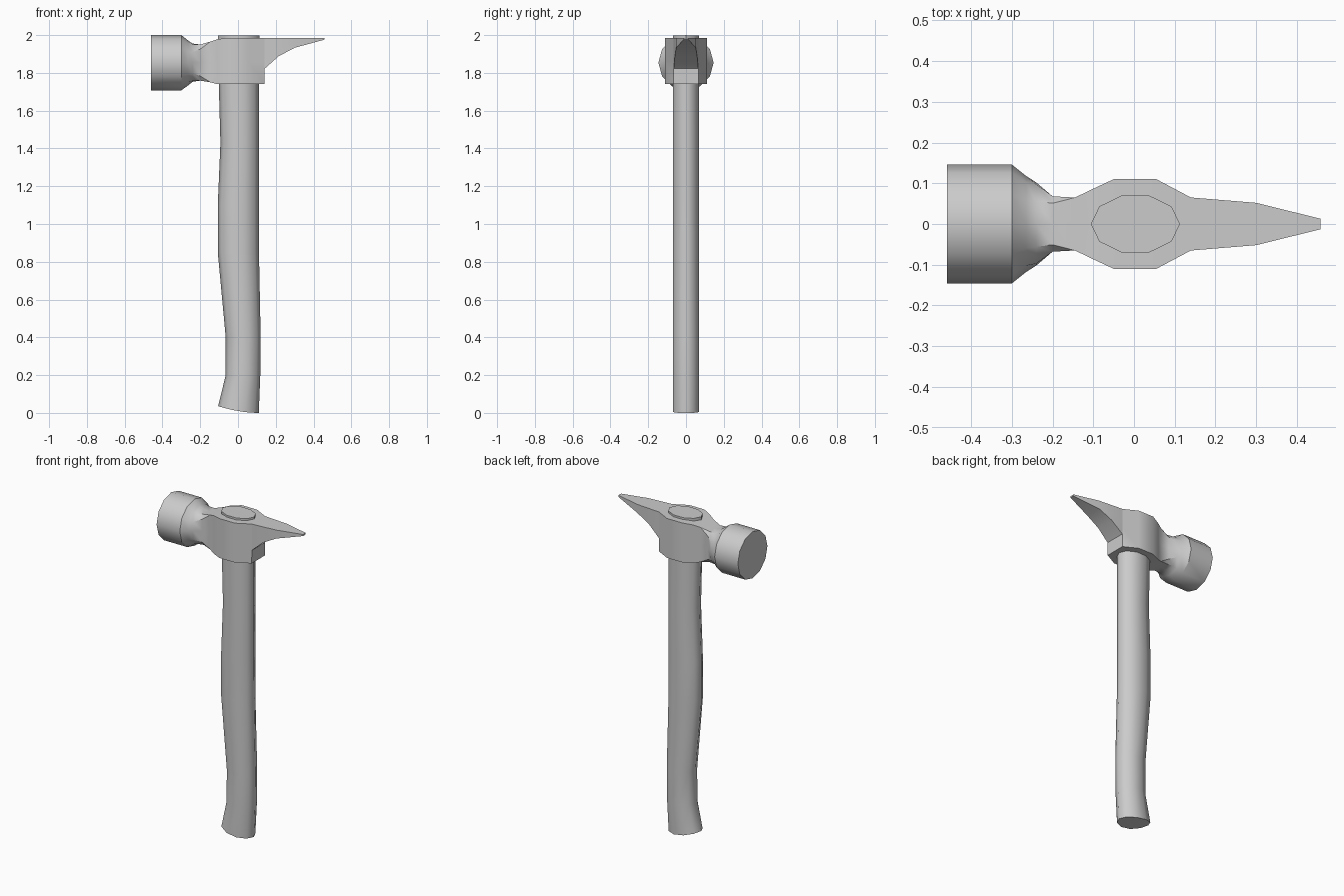
import bpy, bmesh
from math import pi, cos, sin, radians

if "Cube" in bpy.data.objects:
    bpy.data.objects.remove(bpy.data.objects["Cube"])


def loft(name, rings, smooth_angle):
    """Skin a list of equal-length rings, cap both ends, smooth by angle."""
    bm = bmesh.new()
    loops = [[bm.verts.new(p) for p in ring] for ring in rings]
    n = len(loops[0])
    for a, b in zip(loops, loops[1:]):
        for i in range(n):
            j = (i + 1) % n
            bm.faces.new((a[i], a[j], b[j], b[i]))
    bm.faces.new(loops[0])
    bm.faces.new(loops[-1])
    bmesh.ops.remove_doubles(bm, verts=bm.verts[:], dist=1e-5)
    bmesh.ops.recalc_face_normals(bm, faces=bm.faces[:])
    mesh = bpy.data.meshes.new(name)
    bm.to_mesh(mesh)
    bm.free()
    obj = bpy.data.objects.new(name, mesh)
    bpy.context.collection.objects.link(obj)
    bpy.ops.object.select_all(action='DESELECT')
    obj.select_set(True)
    bpy.context.view_layer.objects.active = obj
    bpy.ops.object.shade_smooth_by_angle(angle=radians(smooth_angle))
    return obj


# Handle: ten-sided oval sections, (z, left x, right x)
def handle_ring(z, left, right):
    ring = []
    for i in range(10):
        a = 2 * pi * i / 10
        c = cos(a)
        # the butt end curves up towards the face side
        lift = 0.036 * ((1 - c) / 2) ** 2 if z == 0 else 0
        ring.append(((left + right) / 2 + (right - left) / 2 * c,
                     0.0736 * sin(a), z + lift))
    return ring


handle_sections = [
    (0, -0.105, 0.110), (0.2, -0.065, 0.118), (0.4, -0.065, 0.120),
    (0.85, -0.107, 0.111), (1.1, -0.107, 0.110), (1.43, -0.093, 0.110),
    (1.75, -0.102, 0.110), (1.998, -0.106, 0.113),
]
loft("handle", [handle_ring(*s) for s in handle_sections], 50)


# Head: twelve-point sections along x; k = 1 is round, k = 2 is rectangular
def head_ring(x, half_y, bottom, top, k):
    def clip(v):
        return max(-1, min(1, k * v))
    mid, half_z = (top + bottom) / 2, (top - bottom) / 2
    return [(x, half_y * clip(cos(pi * i / 6)), mid + half_z * clip(sin(pi * i / 6)))
            for i in range(12)]


head_sections = [
    # striking face and neck
    (-0.46, 0.146, 1.708, 2.0, 1), (-0.30, 0.146, 1.708, 2.0, 1),
    (-0.265, 0.118, 1.733, 1.972, 1), (-0.24, 0.102, 1.753, 1.955, 1.1),
    (-0.20, 0.068, 1.759, 1.950, 1.5), (-0.145, 0.065, 1.750, 1.966, 2),
    # eye around the handle
    (-0.11, 0.082, 1.740, 1.978, 2), (-0.05, 0.110, 1.740, 1.986, 2),
    (0.055, 0.110, 1.740, 1.986, 2), (0.14, 0.065, 1.740, 1.986, 2),
    # claw, stepped up from the eye
    (0.141, 0.065, 1.822, 1.986, 2), (0.215, 0.059, 1.888, 1.986, 2),
    (0.30, 0.052, 1.933, 1.986, 2), (0.458, 0.013, 1.976, 1.986, 2),
]
loft("hammer_head", [head_ring(*s) for s in head_sections], 35)
